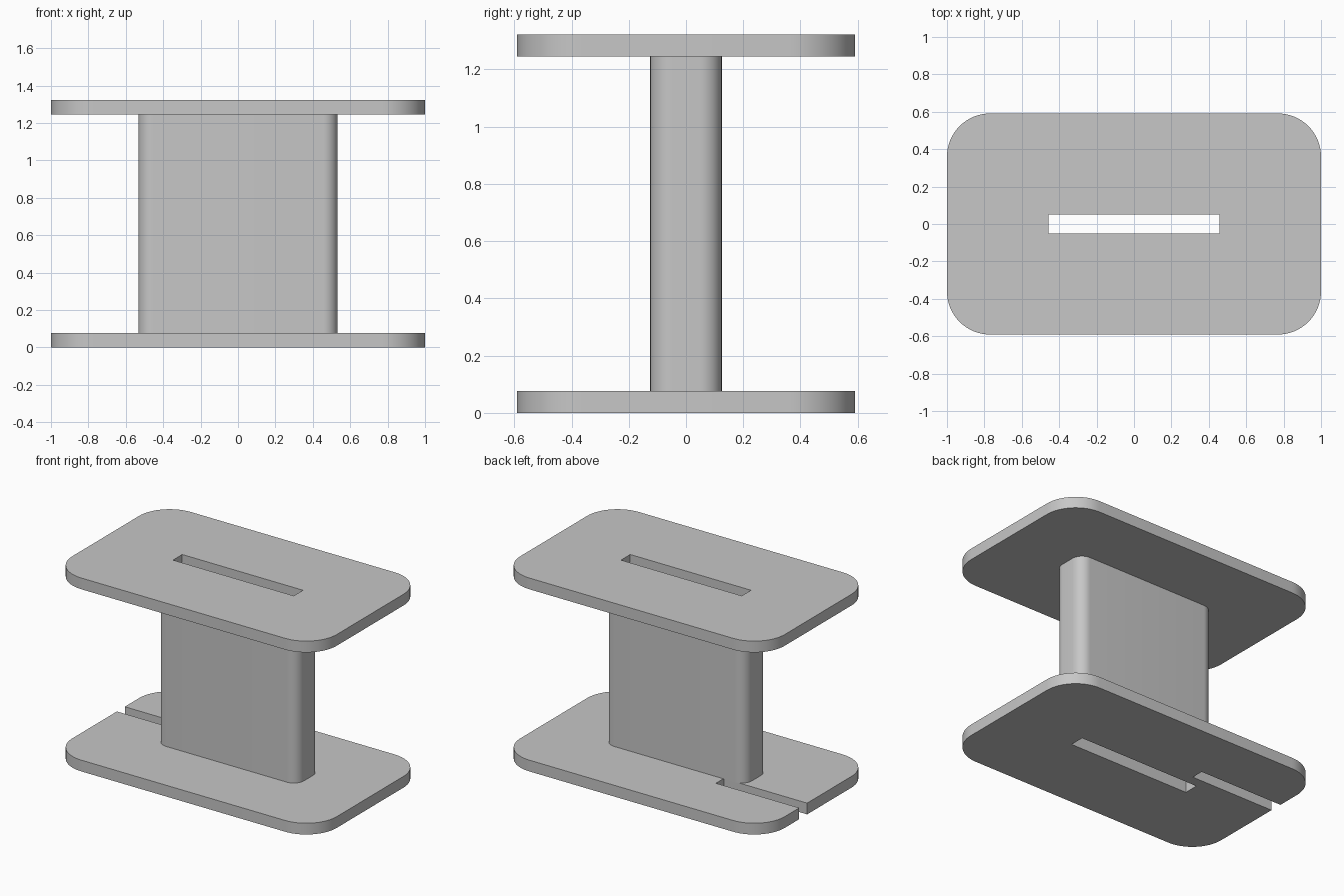
import bpy, bmesh, math

if "Cube" in bpy.data.objects:
    bpy.data.objects.remove(bpy.data.objects["Cube"])

grey = bpy.data.materials.new("plain grey")
grey.diffuse_color = (0.57, 0.57, 0.57, 1)
grey.use_nodes = True
grey.node_tree.nodes["Principled BSDF"].inputs["Base Color"].default_value = grey.diffuse_color

HEIGHT, THICK = 1.322, 0.077
SLOT = [(-0.457, -0.05), (0.457, -0.05), (0.457, 0.05), (-0.457, 0.05)]
SLIT = [(-1, 0.205), (-0.37, 0.205), (-0.37, 0.12), (-1, 0.12)]


def rounded_rect(hx, hy, r, steps, left_notch=()):
    """Counter-clockwise outline, with an optional notch in the left edge."""
    pts = []
    for i, (sx, sy) in enumerate([(1, 1), (-1, 1), (-1, -1), (1, -1)]):
        for k in range(steps + 1):
            a = math.pi / 2 * (i + k / steps)
            pts.append((sx * (hx - r) + r * math.cos(a),
                        sy * (hy - r) + r * math.sin(a)))
        if i == 1:
            pts.extend(left_notch)
    return pts


def slab(name, loops, z0, z1):
    """Extrude an outline with holes into a solid between two heights."""
    curve = bpy.data.curves.new(name, 'CURVE')
    curve.dimensions = '2D'
    curve.fill_mode = 'BOTH'
    curve.extrude = (z1 - z0) / 2
    for loop in loops:
        s = curve.splines.new('POLY')
        s.points.add(len(loop) - 1)
        for p, (x, y) in zip(s.points, loop):
            p.co = (x, y, 0, 1)
        s.use_cyclic_u = True
    obj = bpy.data.objects.new(name, curve)
    bpy.context.collection.objects.link(obj)
    bpy.ops.object.select_all(action='DESELECT')
    obj.select_set(True)
    bpy.context.view_layer.objects.active = obj
    bpy.ops.object.convert(target='MESH')
    obj = bpy.context.object
    obj.name = name

    # weld the caps to the walls and place the slab at its height
    bm = bmesh.new()
    bm.from_mesh(obj.data)
    bmesh.ops.remove_doubles(bm, verts=bm.verts, dist=0.0005)
    bmesh.ops.recalc_face_normals(bm, faces=bm.faces)
    bmesh.ops.translate(bm, verts=bm.verts, vec=(0, 0, (z0 + z1) / 2))
    bm.to_mesh(obj.data)
    bm.free()
    obj.data.materials.clear()
    obj.data.materials.append(grey)
    bpy.ops.object.shade_smooth_by_angle(angle=math.radians(30))
    return obj


# Bottom flange with the thread slit, hollow core, top flange
slab("bottom_flange", [rounded_rect(1, 0.591, 0.231, 16, SLIT), SLOT], 0, THICK)
slab("core", [rounded_rect(0.533, 0.125, 0.077, 12), SLOT], THICK, HEIGHT - THICK)
slab("top_flange", [rounded_rect(1, 0.591, 0.231, 16), SLOT], HEIGHT - THICK, HEIGHT)
